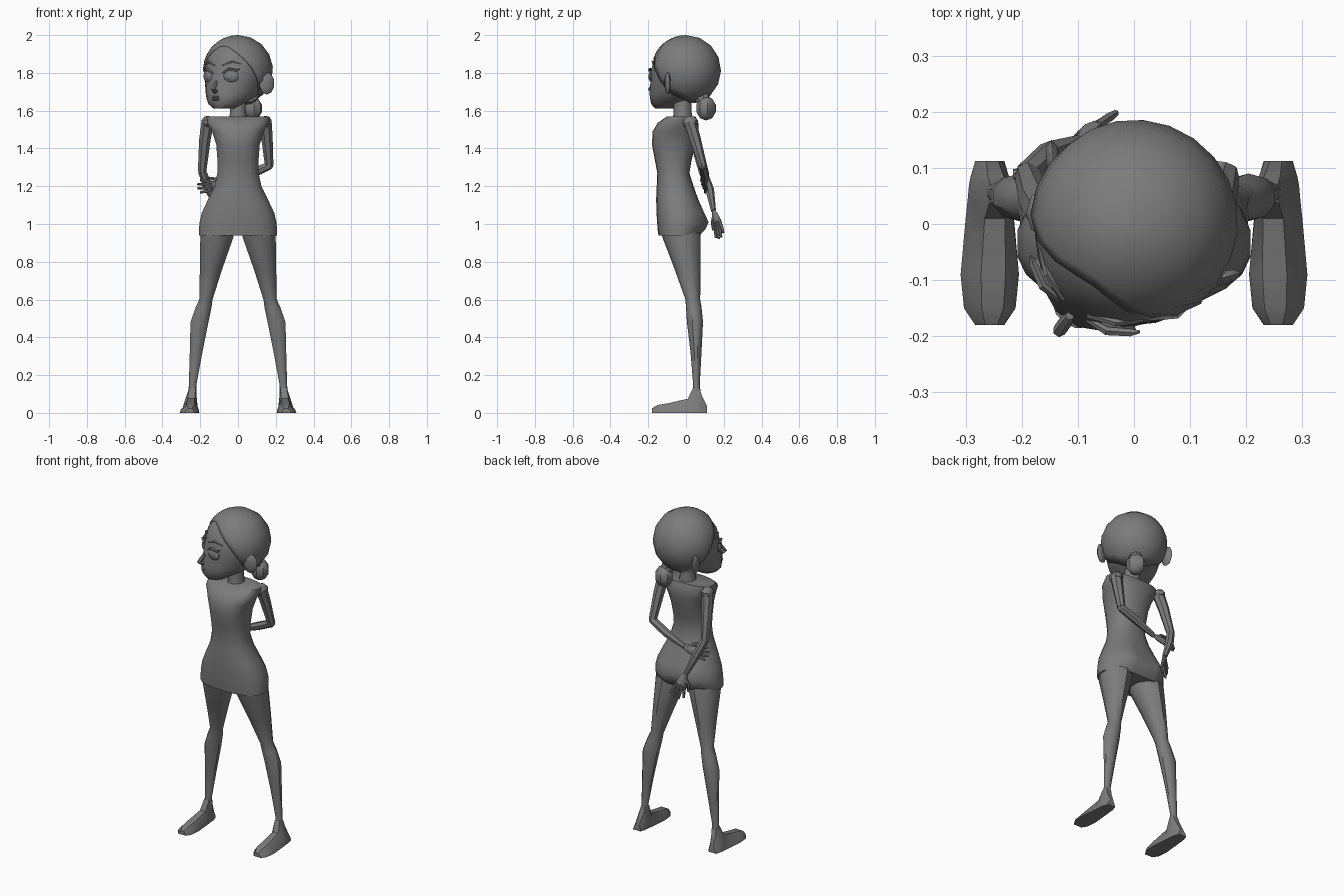
import bpy, bmesh, math
from mathutils import Vector, Matrix

if "Cube" in bpy.data.objects:
    bpy.data.objects.remove(bpy.data.objects["Cube"])

YAW = math.radians(-35)   # head is turned to one side

# One dark grey for the whole figure
grey = bpy.data.materials.new("dark_grey")
grey.diffuse_color = (.2, .2, .2, 1)
grey.use_nodes = True
grey.node_tree.nodes["Principled BSDF"].inputs["Base Color"].default_value = grey.diffuse_color


def mesh_object(name, verts, faces, smooth=38):
    me = bpy.data.meshes.new(name)
    me.from_pydata([tuple(v) for v in verts], [], faces)
    me.materials.append(grey)
    ob = bpy.data.objects.new(name, me)
    bpy.context.collection.objects.link(ob)
    bm = bmesh.new()
    bm.from_mesh(me)
    bmesh.ops.recalc_face_normals(bm, faces=bm.faces)
    bm.to_mesh(me)
    bm.free()
    bpy.ops.object.select_all(action='DESELECT')
    ob.select_set(True)
    bpy.context.view_layer.objects.active = ob
    bpy.ops.object.shade_smooth_by_angle(angle=math.radians(smooth))
    return ob


def loft(name, rings, smooth=38):
    n = len(rings[0])
    verts = [v for r in rings for v in r]
    faces = [(i * n + j, i * n + (j + 1) % n, (i + 1) * n + (j + 1) % n, (i + 1) * n + j)
             for i in range(len(rings) - 1) for j in range(n)]
    faces += [tuple(range(n)), tuple(range(len(verts) - n, len(verts)))]
    return mesh_object(name, verts, faces, smooth)


def section(cx, z, w, front, back, n, power=1.0):
    """Horizontal ring with half width w running from front to back in y."""
    out = []
    for k in range(n):
        a = 2 * math.pi * (k + 0.5) / n
        c, s = math.cos(a), math.sin(a)
        c = math.copysign(abs(c) ** power, c)
        s = math.copysign(abs(s) ** power, s)
        out.append(Vector((cx + w * c, (front + back) / 2 + (back - front) / 2 * s, z)))
    return out


def tube(name, pts, radii, n=7, side=(0, 0, 1), flat=1.0):
    """Tapered limb along points; 'flat' squashes it across the side vector."""
    pts = [Vector(p) for p in pts]
    rings = []
    for i, p in enumerate(pts):
        t = (pts[min(i + 1, len(pts) - 1)] - pts[max(i - 1, 0)]).normalized()
        u = Vector(side)
        u = (u - t * u.dot(t)).normalized()
        v = t.cross(u)
        rings.append([p + u * radii[i] * math.cos(2 * math.pi * k / n)
                      + v * radii[i] * flat * math.sin(2 * math.pi * k / n) for k in range(n)])
    return loft(name, rings)


def ball(name, loc, size, seg=10, rot=0.0):
    bm = bmesh.new()
    bmesh.ops.create_uvsphere(bm, u_segments=seg, v_segments=max(5, seg * 2 // 3), radius=1)
    m = Matrix.Translation(loc) @ Matrix.Rotation(rot, 4, 'Z') @ Matrix.Diagonal((*size, 1))
    verts = [m @ v.co for v in bm.verts]
    faces = [tuple(v.index for v in f.verts) for f in bm.faces]
    bm.free()
    return mesh_object(name, verts, faces)


# Dress body: z, half width, front y, back y
body = [(0.94, .209, -.146, .068), (.97, .209, -.15, .085), (1.01, .205, -.153, .092),
        (1.06, .193, -.156, .085), (1.13, .16, -.158, .065), (1.2, .125, -.155, .04),
        (1.27, .11, -.152, .018), (1.34, .11, -.165, .03), (1.42, .116, -.18, .05),
        (1.49, .138, -.177, .065), (1.535, .165, -.15, .065), (1.57, .168, -.1, .05)]
rings = [section(0, z, w, f, b, 22, .85) for z, w, f, b in body]
for v in (v for r in rings for v in r):      # seat pushed out either side of a crease
    if v.y > -.02 and v.z < 1.14:
        v.y += .035 * math.exp(-((abs(v.x) - .085) / .05) ** 2 - ((v.z - 1.01) / .06) ** 2)
loft("dress_body", rings, 45)

# Neck
loft("neck", [section(0, 1.54, .055, -.075, .04, 10), section(0, 1.59, .044, -.065, .03, 10),
              section(-.005, 1.68, .045, -.07, .03, 10)])

# Legs and feet, both sides
leg = [(.955, .110, .091, -.132, .072), (.93, .112, .092, -.125, .078), (.76, .143, .062, -.06, .078),
       (.6, .170, .037, -.003, .075), (.56, .182, .044, 0, .082), (.48, .204, .05, .005, .09),
       (.32, .222, .035, .024, .082), (.15, .240, .021, .038, .073), (.08, .242, .024, .03, .08)]
foot = [(.112, .026, .035), (.085, .034, .09), (.07, .037, .135), (.038, .04, .135), (.01, .043, .075),
        (-.09, .052, .052), (-.15, .046, .042), (-.18, .026, .024)]
for s, side in ((1, "right"), (-1, "left")):
    loft(side + "_leg", [[Vector((s * v.x, v.y, v.z)) for v in section(cx, z, w, f, b, 10)]
                         for z, cx, w, f, b in leg])
    rings = []
    for y, hw, h in foot:
        outline = ((-1, 0), (1, 0), (.9, .35), (.42, 1), (-.42, 1), (-.9, .35))
        rings.append([Vector((s * (.257 + u * hw - .12 * v * h), y, v * h)) for u, v in outline])
    loft(side + "_foot", rings, 30)

# Arms folded behind the back
arms = {"right": [(.145, .02, 1.54), (.153, .045, 1.46), (.165, .088, 1.31), (.06, .1, 1.26), (-.06, .1, 1.21)],
        "left": [(-.16, .02, 1.54), (-.175, .045, 1.45), (-.19, .088, 1.28), (-.15, .125, 1.18),
                 (-.10, .145, 1.07)]}
for side, p in arms.items():
    ball(side + "_shoulder", p[0], (.034, .045, .033), 8)
    tube(side + "_upper_arm", p[:3], (.034, .031, .023), side=(0, 1, 0))
    ball(side + "_elbow", p[2], (.022, .022, .022), 7)
    tube(side + "_forearm", p[2:], (.023, .024, .014), side=(0, 1, 0.3))


def hand(side, wrist, knuckle, tip, spread):
    """Flat palm, four fanned fingers and a thumb."""
    w, k, t, s = map(Vector, (wrist, knuckle, tip, spread))
    tube(side + "_palm", [w, w.lerp(k, .5), k], (.014, .027, .029), 8, s, .45)
    for i in range(4):
        o = s * (i - 1.5)
        end = t + o * 1.5 + (k - t) * (.18 if i in (0, 3) else 0)
        tube(f"{side}_finger_{i + 1}", [k + o * .8 - (k - w) * .1, k.lerp(t, .5) + o * 1.2, end],
             (.009, .009, .006), 6, s)
    tube(side + "_thumb", [w.lerp(k, .3), w.lerp(k, .8) - s * 2.4, k.lerp(t, .3) - s * 3],
         (.012, .01, .006), 6, s)


hand("right", (-.06, .1, 1.21), (-.135, .1, 1.2), (-.215, .088, 1.2), (0, .005, -.015))
hand("left", (-.10, .145, 1.07), (-.08, .167, 1.01), (-.06, .18, .925), (.014, .009, .006))

# Head, built facing -y and then turned
head = []
face = [(1.612, .055, -.188, -.07), (1.635, .09, -.205, -.03), (1.67, .122, -.21, .07),
        (1.70, .138, -.209, .12), (1.77, .158, -.196, .15), (1.82, .165, -.188, .155),
        (1.88, .155, -.172, .15), (1.94, .122, -.133, .12), (1.98, .05, -.06, .05)]
head.append(loft("face", [section(0, z, w, f, b, 16) for z, w, f, b in face], 45))


def hair_edge(az):
    """Height of the hair edge by angle from the front."""
    a = abs(math.degrees(az))
    if a < 68:
        return 1.79 + .155 * (1 - (a / 68) ** 2)
    return 1.79 - .1 * min(1, (a - 68) / 20) - .05 * min(1, max(0, a - 88) / 50)


# Hair cap with a face opening
R, C, N, M = .186, 1.814, 24, 7
verts, faces = [Vector((0, 0, C + R))], []
for j in range(N):
    az = -math.pi + 2 * math.pi * j / N
    limit = math.acos(max(-1, (hair_edge(az) - C) / R))
    for i in range(1, M + 1):
        th = limit * i / M
        verts.append(Vector((R * math.sin(th) * math.sin(az), -R * math.sin(th) * math.cos(az),
                             C + R * math.cos(th))))
for j in range(N):
    a, b = 1 + j * M, 1 + (j + 1) % N * M
    faces.append((0, a, b))
    faces += [(a + i, a + i + 1, b + i + 1, b + i) for i in range(M - 1)]
hair = mesh_object("hair_cap", verts, faces)
sol = hair.modifiers.new("thickness", 'SOLIDIFY')
sol.thickness, sol.offset = .015, -1
head.append(hair)

# Bun and its tie
head.append(ball("hair_bun", (0, .13, 1.612), (.057, .053, .064), 8))
head.append(tube("hair_tie", [(0, .09, 1.69), (0, .12, 1.64)], (.045, .035), 8, (1, 0, 0)))

# Facial features
head.append(tube("nose", [(0, -.2, 1.755), (0, -.215, 1.735), (0, -.232, 1.714), (0, -.205, 1.7)],
                 (.008, .011, .012, .012), 6, (1, 0, 0)))
for name, z, w in (("upper_lip", 1.672, .032), ("lower_lip", 1.66, .025)):
    head.append(ball(name, (0, -.205, z), (w, .01, .007), 8))
for s, side in ((1, "right"), (-1, "left")):
    head.append(ball(side + "_eye", (s * .072, -.168, 1.782), (.042, .018, .034), 12, s * .38))
    head.append(ball(side + "_iris", (s * .068, -.181, 1.782), (.018, .009, .021), 10, s * .38))
    head.append(tube(side + "_eyelash", [(s * .03, -.187, 1.797), (s * .07, -.184, 1.82),
                                         (s * .106, -.162, 1.812), (s * .118, -.152, 1.82)],
                     (.005, .008, .007, .003), 5))
    head.append(tube(side + "_eyebrow", [(s * .025, -.18, 1.84), (s * .075, -.162, 1.858),
                                         (s * .112, -.132, 1.845)], (.006, .007, .003), 5))
    head.append(ball(side + "_ear", (s * .181, .008, 1.745), (.014, .042, .06), 8, -s * .7))
for ob in head:
    ob.rotation_euler.z = YAW
